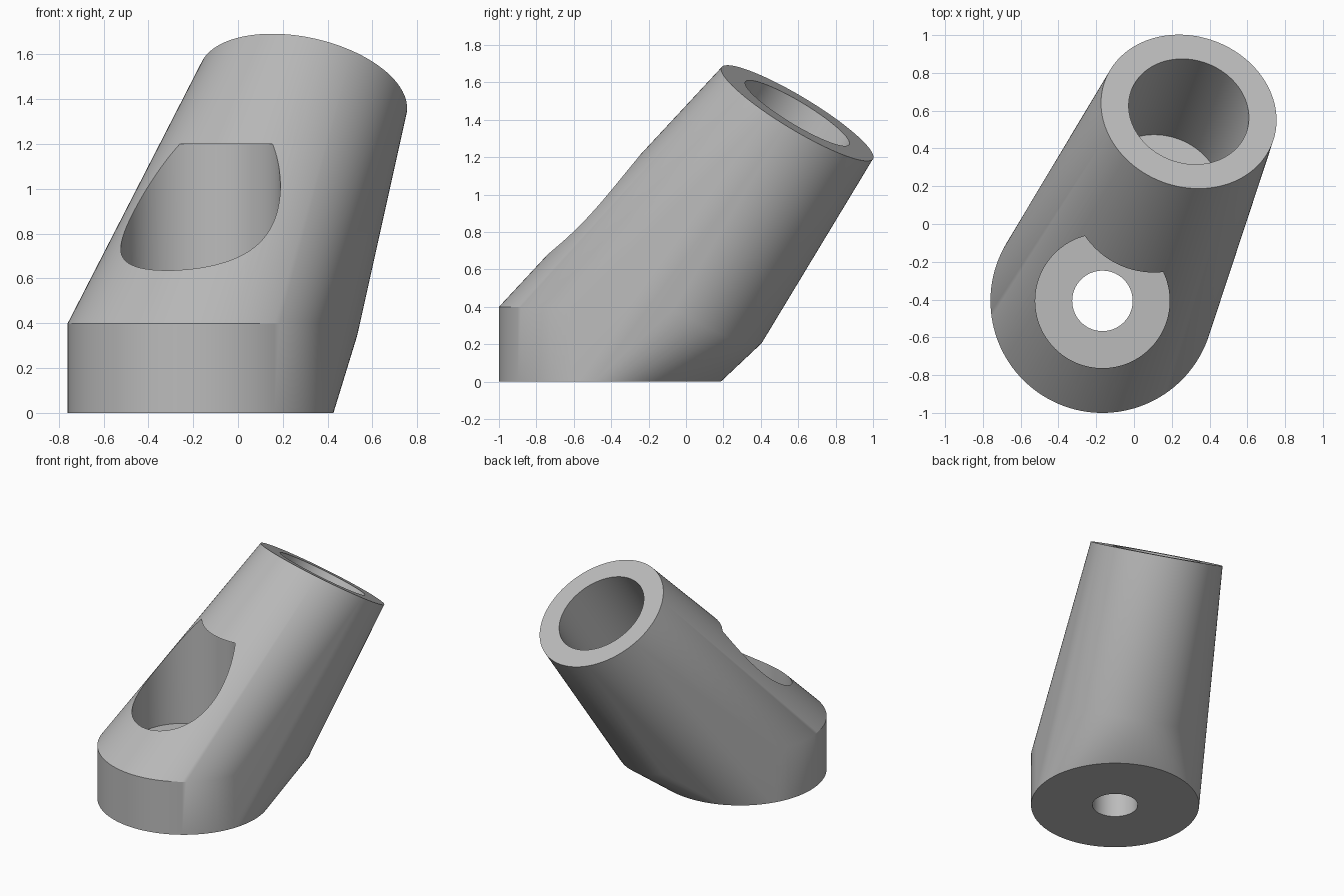
import bpy
import bmesh
from math import radians
from mathutils import Vector, Matrix

cube = bpy.data.objects.get("Cube")
if cube:
    bpy.data.objects.remove(cube, do_unlink=True)

SEGMENTS = 128
UP = Vector((0, 0, 1))
TILT = Vector((0.187, 0.508, 0.841)).normalized()
BASE = Vector((-0.167, -0.407, 0))      # centre of the round foot
TOP = Vector((0.29, 0.595, 1.436))      # centre of the slanted rim
RIM_RADIUS = 0.473

grey = bpy.data.materials.new("plain grey")
grey.use_nodes = True
GREY = (0.5, 0.5, 0.5, 1)
grey.diffuse_color = GREY
grey.node_tree.nodes["Principled BSDF"].inputs["Base Color"].default_value = GREY


def add_cylinder(bm, start, axis, length, radius):
    """Closed cylinder running from start along axis."""
    turn = UP.rotation_difference(axis).to_matrix().to_4x4()
    place = Matrix.Translation(start + axis * length / 2) @ turn
    bmesh.ops.create_cone(bm, cap_ends=True, segments=SEGMENTS, radius1=radius,
                          radius2=radius, depth=length, matrix=place)


def make_object(name, bm):
    mesh = bpy.data.meshes.new(name)
    bm.to_mesh(mesh)
    bm.free()
    mesh.materials.append(grey)
    obj = bpy.data.objects.new(name, mesh)
    bpy.context.collection.objects.link(obj)
    return obj


# Body: convex skin stretched over an upright foot and a tilted tube
bm = bmesh.new()
add_cylinder(bm, BASE, UP, 0.4, 0.593)
add_cylinder(bm, TOP - TILT * 1.17, TILT, 1.17, RIM_RADIUS)
bmesh.ops.delete(bm, geom=bm.faces[:], context='FACES_ONLY')
bmesh.ops.delete(bm, geom=bm.edges[:], context='EDGES_FACES')
bmesh.ops.convex_hull(bm, input=bm.verts[:])
loose = [v for v in bm.verts if not v.link_faces]
bmesh.ops.delete(bm, geom=loose, context='VERTS')
bmesh.ops.dissolve_limit(bm, angle_limit=radians(0.05),
                         verts=bm.verts[:], edges=bm.edges[:])
bmesh.ops.recalc_face_normals(bm, faces=bm.faces[:])
body = make_object("angled_socket_body", bm)

# Bores: screw hole, screw head pocket, tilted blind socket
bores = [
    ("screw_hole", BASE - UP * 0.1, UP, 0.7, 0.16),
    ("screw_head_pocket", BASE + UP * 0.4, UP, 0.8, 0.356),
    ("tube_socket", TOP - TILT * 0.79, TILT, 1.0, 0.324),
]
bpy.context.view_layer.objects.active = body
body.select_set(True)
for name, start, axis, length, radius in bores:
    bm = bmesh.new()
    add_cylinder(bm, start, axis, length, radius)
    cutter = make_object(name + "_cutter", bm)
    cutter.hide_render = True
    cut = body.modifiers.new(name, 'BOOLEAN')
    cut.operation = 'DIFFERENCE'
    cut.solver = 'EXACT'
    cut.object = cutter
    bpy.ops.object.modifier_apply(modifier=cut.name)
    bpy.data.objects.remove(cutter, do_unlink=True)

# Smooth round walls, crisp rims
bpy.ops.object.select_all(action='DESELECT')
body.select_set(True)
bpy.ops.object.shade_smooth_by_angle(angle=radians(30))
